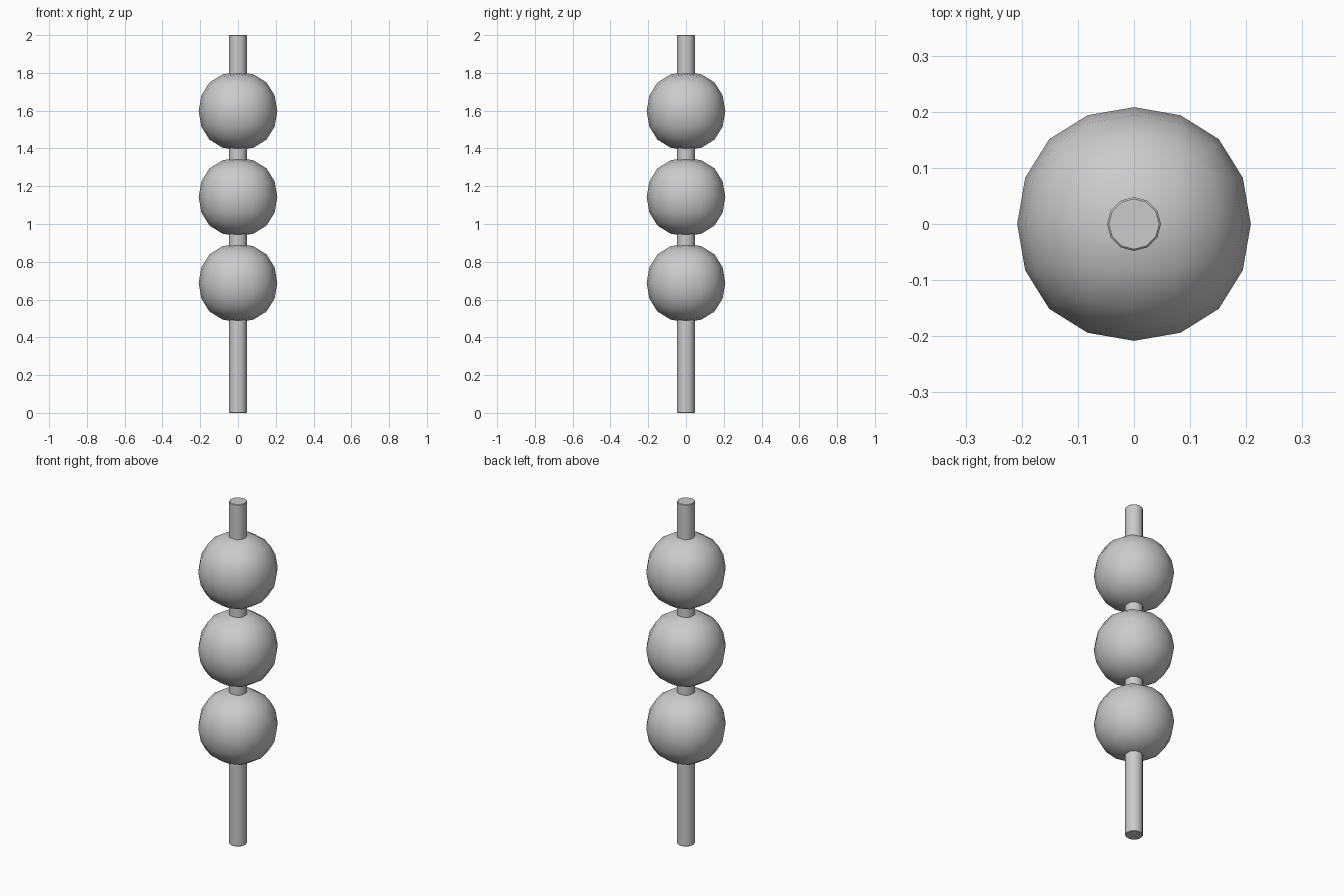
import bpy
import math

default_cube = bpy.data.objects.get("Cube")
if default_cube:
    bpy.data.objects.remove(default_cube, do_unlink=True)

# One plain grey for everything
grey = bpy.data.materials.new("plain_grey")
grey.use_nodes = True
colour = (0.6, 0.6, 0.6, 1.0)
grey.diffuse_color = colour
grey.node_tree.nodes["Principled BSDF"].inputs["Base Color"].default_value = colour

STICK_RADIUS = 0.048
STICK_LENGTH = 2.0
BALL_CAGE = 0.496      # cube size that subdivides to a ball of radius 0.208
BALL_SPACING = 0.455
LOWEST_BALL = 0.688

# Stick with softly chamfered ends
bpy.ops.mesh.primitive_cylinder_add(vertices=12, radius=STICK_RADIUS,
                                    depth=STICK_LENGTH,
                                    location=(0, 0, STICK_LENGTH / 2))
stick = bpy.context.object
stick.name = "stick"
stick.data.materials.append(grey)
bpy.ops.object.shade_smooth_by_angle(angle=math.radians(35))
bevel = stick.modifiers.new("end_chamfer", "BEVEL")
bevel.width = 0.003
bevel.segments = 1
bevel.limit_method = "ANGLE"
bevel.angle_limit = math.radians(60)


# Balls: subdivided cubes threaded on the stick
def add_ball(name, z):
    bpy.ops.mesh.primitive_cube_add(size=BALL_CAGE, location=(0, 0, z))
    ball = bpy.context.object
    ball.name = name
    ball.data.materials.append(grey)
    bpy.ops.object.shade_smooth()
    rounding = ball.modifiers.new("rounding", "SUBSURF")
    rounding.levels = 2
    rounding.render_levels = 2


for i, name in enumerate(("lower_ball", "middle_ball", "upper_ball")):
    add_ball(name, LOWEST_BALL + i * BALL_SPACING)
